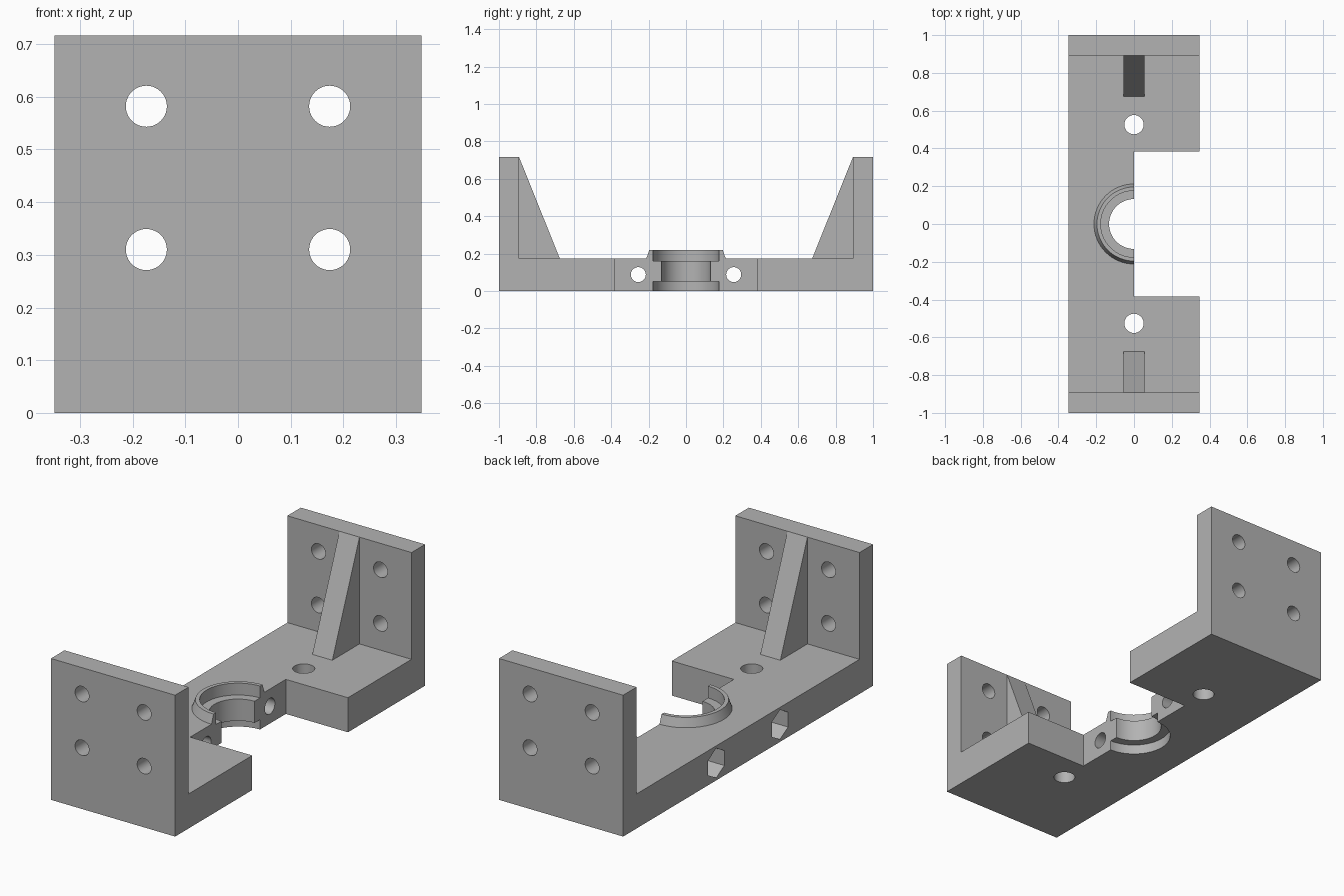
import bpy
import bmesh
from math import pi, cos, sin
from mathutils import Matrix, Vector

cube = bpy.data.objects.get("Cube")
if cube:
    bpy.data.objects.remove(cube, do_unlink=True)

grey = bpy.data.materials.new("plain grey")
grey.use_nodes = True
grey.diffuse_color = (0.45, 0.45, 0.45, 1)
grey.node_tree.nodes["Principled BSDF"].inputs["Base Color"].default_value = grey.diffuse_color


def make(name, bm):
    bmesh.ops.recalc_face_normals(bm, faces=bm.faces)
    mesh = bpy.data.meshes.new(name)
    bm.to_mesh(mesh)
    bm.free()
    mesh.materials.append(grey)
    obj = bpy.data.objects.new(name, mesh)
    bpy.context.collection.objects.link(obj)
    return obj


def extrude_x(name, outline, half):
    """Solid from a (y, z) outline, spanning x = -half..half."""
    bm = bmesh.new()
    face = bm.faces.new([bm.verts.new((-half, y, z)) for y, z in outline])
    out = bmesh.ops.extrude_face_region(bm, geom=[face])["geom"]
    bmesh.ops.translate(bm, vec=(2 * half, 0, 0),
                        verts=[v for v in out if isinstance(v, bmesh.types.BMVert)])
    return make(name, bm)


def turned(name, profile, segments=64):
    """Closed solid of revolution about z from (radius, z) steps."""
    bm = bmesh.new()
    rings = [[bm.verts.new((r * cos(2 * pi * i / segments), r * sin(2 * pi * i / segments), z))
              for i in range(segments)] for r, z in profile]
    for low, high in zip(rings, rings[1:]):
        for i in range(segments):
            j = (i + 1) % segments
            bm.faces.new((low[i], low[j], high[j], high[i]))
    bm.faces.new(rings[0])
    bm.faces.new(rings[-1])
    return make(name, bm)


def rod(name, centre, axis, radius, length, sides=40):
    """Prism along an axis; hexagons along x stand on a corner."""
    bm = bmesh.new()
    turn = Vector(axis).to_track_quat('Z', 'Y').to_matrix().to_4x4()
    bmesh.ops.create_cone(bm, cap_ends=True, segments=sides, radius1=radius,
                          radius2=radius, depth=length,
                          matrix=Matrix.Translation(centre) @ turn)
    return make(name, bm)


def combine(target, tool, operation):
    mod = target.modifiers.new(operation.lower(), 'BOOLEAN')
    mod.object, mod.operation, mod.solver = tool, operation, 'EXACT'
    bpy.context.view_layer.objects.active = target
    bpy.ops.object.modifier_apply(modifier=mod.name)
    bpy.data.objects.remove(tool, do_unlink=True)


# Base and upright end plates
HALF, FLOOR, TOP, INNER = 0.348, 0.175, 0.716, 0.892
bracket = extrude_x("mounting_bracket", [
    (-1, 0), (1, 0), (1, TOP), (INNER, TOP), (INNER, FLOOR),
    (-INNER, FLOOR), (-INNER, TOP), (-1, TOP)], HALF)

# Sloping ribs bracing the plates
for s in (-1, 1):
    rib = extrude_x("rib", [(s * y, z) for y, z in (
        (INNER, TOP - 0.001), (0.95, 0.6), (0.95, 0.1), (0.675, 0.1), (0.675, FLOOR))], 0.056)
    combine(bracket, rib, 'UNION')

# Tapered collar, halved by the notch in the base
combine(bracket, turned("collar", [(0.2, 0.1), (0.212, FLOOR), (0.196, 0.22)]), 'UNION')
notch = extrude_x("notch", [(-0.383, -0.1), (0.383, -0.1), (0.383, 0.4), (-0.383, 0.4)], 0.5)
notch.data.transform(Matrix.Translation((0.5, 0, 0)))
combine(bracket, notch, 'DIFFERENCE')

# Stepped bore
combine(bracket, turned("bore", [(0.176, -0.1), (0.176, 0.05), (0.132, 0.05),
                                 (0.132, 0.16), (0.176, 0.16), (0.176, 0.4)]), 'DIFFERENCE')

for s in (-1, 1):
    # Vertical hole, clamp bolt hole and its hexagonal nut pocket
    combine(bracket, rod("base_hole", (0, s * 0.526, 0.1), (0, 0, 1), 0.051, 0.5), 'DIFFERENCE')
    combine(bracket, rod("bolt_hole", (-0.2, s * 0.255, 0.088), (1, 0, 0), 0.04, 0.6), 'DIFFERENCE')
    pocket = rod("nut_pocket", (0, 0, 0), (0, 0, 1), 0.075, 0.3, 6)
    corner = max(pocket.data.vertices, key=lambda v: v.co.y).co
    if corner.y < 0.07:
        pocket.data.transform(Matrix.Rotation(pi / 6, 4, 'Z'))
    pocket.data.transform(Matrix(((0, 0, 1, -HALF), (1, 0, 0, s * 0.255),
                                  (0, 1, 0, 0.088), (0, 0, 0, 1))))
    combine(bracket, pocket, 'DIFFERENCE')
    # Four screw holes in each end plate
    for x in (-0.174, 0.174):
        for z in (0.31, 0.582):
            combine(bracket, rod("screw_hole", (x, s * 0.95, z), (0, 1, 0), 0.039, 0.4), 'DIFFERENCE')

# Smooth round walls, crisp edges
bpy.ops.object.select_all(action='DESELECT')
bracket.select_set(True)
bpy.context.view_layer.objects.active = bracket
bpy.ops.object.shade_smooth_by_angle(angle=pi / 9)
